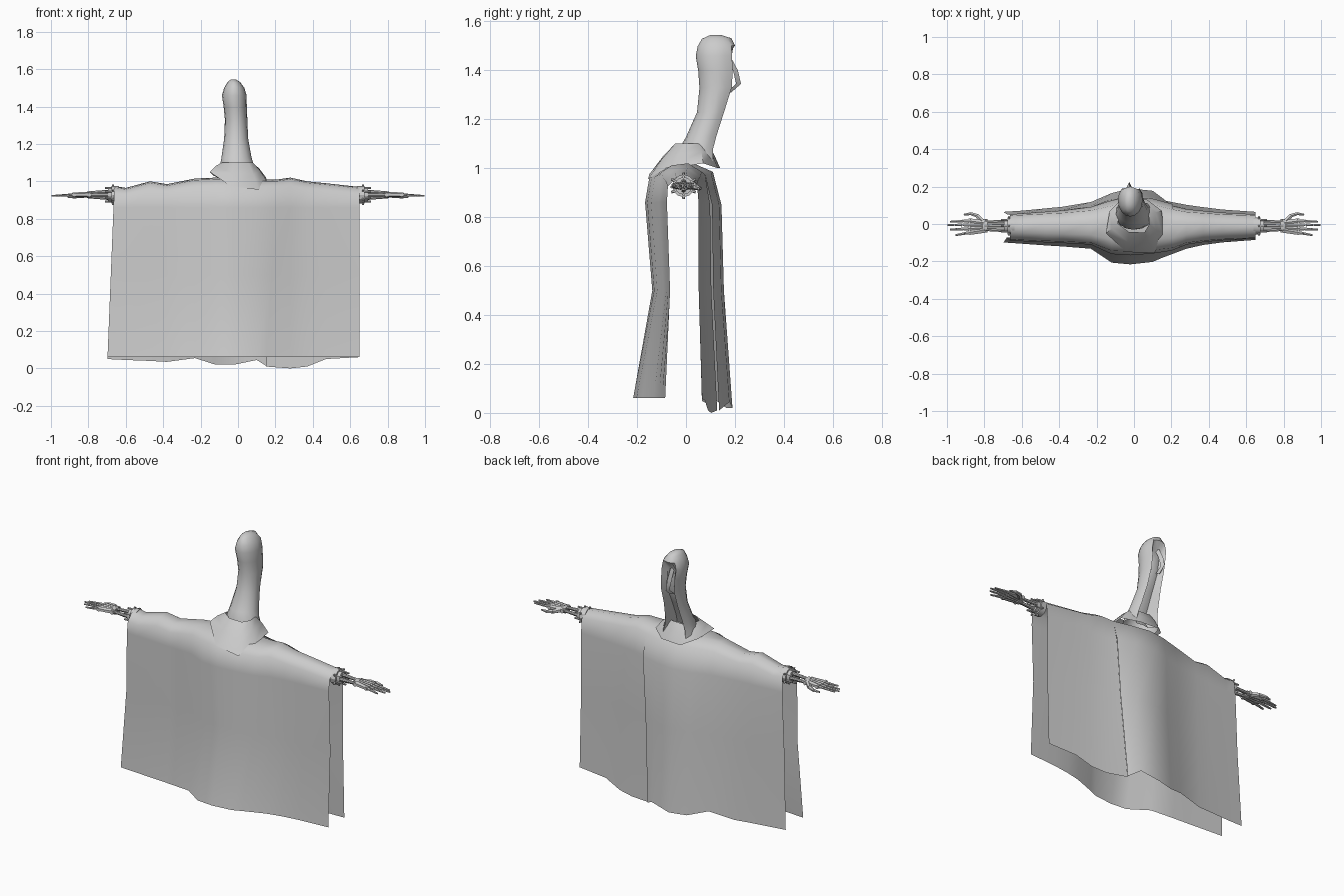
import bpy, bmesh, math
from mathutils import Vector, Matrix

cube = bpy.data.objects.get("Cube")
if cube:
    bpy.data.objects.remove(cube)

grey = bpy.data.materials.new("plain grey")
grey.use_nodes = True
COLOUR = (0.6, 0.6, 0.6, 1)
grey.diffuse_color = COLOUR
grey.node_tree.nodes["Principled BSDF"].inputs["Base Color"].default_value = COLOUR


def finish(name, bm, angle=40, normals=True):
    if normals:
        bmesh.ops.recalc_face_normals(bm, faces=bm.faces)
    mesh = bpy.data.meshes.new(name)
    bm.to_mesh(mesh)
    bm.free()
    obj = bpy.data.objects.new(name, mesh)
    bpy.context.collection.objects.link(obj)
    mesh.materials.append(grey)
    bpy.ops.object.select_all(action='DESELECT')
    obj.select_set(True)
    bpy.context.view_layer.objects.active = obj
    bpy.ops.object.shade_smooth_by_angle(angle=math.radians(angle))
    return obj


def loft(rows, closed=False, cap=False):
    """Skin a list of equally long point rows."""
    bm = bmesh.new()
    grid = [[bm.verts.new(p) for p in row] for row in rows]
    n = len(rows[0])
    for a, b in zip(grid, grid[1:]):
        for i in range(n if closed else n - 1):
            j = (i + 1) % n
            bm.faces.new((a[i], a[j], b[j], b[i]))
    if cap:
        bm.faces.new(grid[-1])
    return bm, grid


def lerp(a, b, t):
    return a + (b - a) * t


# Cape: x, top height, back hem height, front bulge, back bulge, sideways lean
stations = [
    (-.68, .975, .05, .1, 0, .04), (-.6, .965, .045, .15, .05, 0),
    (-.47, 1, .04, .22, .15, 0), (-.38, .985, .035, .26, .22, 0),
    (-.23, 1.015, .055, .35, .42, 0), (-.12, 1.02, .02, .9, .8, 0),
    (-.02, 1.02, .02, .97, 1, 0), (.1, 1.01, .045, .87, .9, 0),
    (.18, 1.01, .01, .7, .5, .06), (.28, 1.02, 0, .35, .3, 0),
    (.37, 1, .01, .2, .2, 0), (.47, .99, .05, .1, .1, 0),
    (.65, .97, .06, 0, 0, 0)]
SEAM = 8
# Drape from front hem to back hem: height, y at sleeve end, y at middle
front = [(.06, -.085, -.22), (.5, -.065, -.14), (.86, -.078, -.17)]
top = [(-.045, -.074, -.15), (-.008, -.04, -.09), (0, 0, .03), (-.035, .045, .11)]
back = [(.85, .052, .145), (.5, .052, .155)]
rows = []
for x, ridge, hem, f, g, lean in stations:
    drape = [(z, lerp(e, m, f)) for z, e, m in front]
    drape += [(ridge + z, lerp(e, m, f if e < 0 else g)) for z, e, m in top]
    drape += [(z, lerp(e, m, g)) for z, e, m in back]
    drape.append((hem, lerp(.065, .19, g)))
    rows.append([(x + lean * (z - .5), y, z) for z, y in drape])
bm, grid = loft(rows)
# Open seam down the back, one side lying slightly over the other
line = grid[SEAM][6:]
edges = [e for e in bm.edges if e.verts[0] in line and e.verts[1] in line]
bmesh.ops.split_edges(bm, edges=edges)
for v in bm.verts:
    if len(v.link_faces) <= 2 and v.co.y > .09 and .12 < v.co.x < .23:
        if all(fc.calc_center_median().x < .17 for fc in v.link_faces):
            v.co += Vector((.006, .008, 0))
finish("cape", bm, 60)

# Collar: lower edge flared over the shoulders, upper edge tucked into the hood
lower = [(-.15, -.05, 1.05), (-.04, -.15, .975), (.11, -.155, .955), (.155, -.06, 1.0),
         (.15, .07, 1.02), (.07, .13, 1.0), (-.06, .14, 1.0), (-.13, .07, 1.03)]
neck = Vector((-.01, .045, 1.1))
upper = [neck + Vector(((p[0] + .01) * .55, (p[1] - .045) * .45, 0)) for p in lower]
middle = [lerp(Vector(p), q, .5) + Vector((0, 0, .008)) for p, q in zip(lower, upper)]
bm, _ = loft([lower, middle, upper], closed=True)
finish("collar", bm, 50)

# Hood: height, centre x, half width, front y, back y, depth of rear opening
hood = [(1.03, 0, .105, -.03, .135, .06), (1.08, -.005, .092, -.03, .135, .09),
        (1.13, -.008, .08, 0, .145, .08), (1.23, -.01, .064, .045, .175, .06),
        (1.33, -.01, .06, .055, .21, .045), (1.4, -.015, .062, .05, .215, .05),
        (1.46, -.02, .066, .04, .213, .04), (1.5, -.02, .054, .048, .21, .01),
        (1.53, -.022, .034, .065, .185, 0), (1.545, -.025, .014, .1, .14, 0)]
SIDES = 16
rows = []
for z, cx, w, y0, y1, depth in hood:
    ring = []
    for i in range(SIDES):
        a = math.tau * i / SIDES
        y = (y0 + y1) / 2 + (y1 - y0) / 2 * math.cos(a)
        if i in (0, 1, SIDES - 1):
            y -= depth
        ring.append((cx + w * math.sin(a), y, z + .02 * (y - .12)))
    rows.append(ring)
bm, _ = loft(rows, closed=True, cap=True)
finish("hood", bm, 45)

# Curled lip hanging inside the hood opening
lip = [(1.46, .18, .012), (1.4, .212, .016), (1.345, .225, .01), (1.31, .185, .012)]
bm, _ = loft([[(-.025 - w, y - .02, z), (-.025, y, z), (-.025 + w, y - .02, z)]
              for z, y, w in lip])
finish("hood_lip", bm, 60)


def bar(bm, p, q, r0, r1=None, sides=8, flat=1):
    """Add a tapered bar from p to q, optionally flattened in height."""
    p, q = Vector(p), Vector(q)
    d = q - p
    turn = d.to_track_quat('Z', 'Y').to_matrix().to_4x4()
    m = Matrix.Translation((p + q) / 2) @ Matrix.Diagonal((1, 1, flat, 1)) @ turn
    bmesh.ops.create_cone(bm, cap_ends=True, segments=sides, radius1=r0,
                          radius2=r0 if r1 is None else r1, depth=d.length, matrix=m)


def arm(side, s):
    def part(name, bars):
        bm = bmesh.new()
        for p, q, *rest in bars:
            bar(bm, (p[0] * s, *p[1:]), (q[0] * s, *q[1:]), *rest)
        finish(f"{side}_{name}", bm, 30)

    Y, Z = -.01, .928
    # Cuff with small bolts around it
    cuff = [((.64, Y, Z), (.675, Y, Z), .046, .046, 12),
            ((.675, Y, Z), (.695, Y, Z), .036, .036, 12)]
    for i in range(6):
        a = math.tau * (i + .5) / 6
        c, n = math.cos(a), math.sin(a)
        cuff.append(((.668, Y + .04 * c, Z + .04 * n),
                     (.668, Y + .058 * c, Z + .054 * n), .007, .005, 6))
        cuff.append(((.67, Y + .036 * c, Z + .036 * n),
                     (.712, Y + .036 * c, Z + .036 * n), .006, .006, 6))
    part("cuff", cuff)
    # Forearm rods and wrist joint
    rods = [((.68, Y + dy, Z + dz), (.8, Y + dy * .8, Z + dz * .6), .01, .008)
            for dy, dz in ((-.024, 0), (.024, 0), (0, .018), (0, -.018))]
    part("forearm_rods", rods)
    part("wrist", [((.782, Y, Z), (.806, Y, Z), .033, .03, 8, .6),
                   ((.795, Y - .036, Z), (.795, Y + .036, Z), .012)])
    # Palm made of four plates with a cross bar at the knuckles
    lanes = [(-.036, .955, -.05), (-.015, .985, -.02), (.006, 1, .004), (.027, .985, .022)]
    palm = [((.8, Y + dy * .6, Z + .002), (.885, Y + dy, Z), .018, .015, 6, .8)
            for dy, _, _ in lanes]
    part("palm", palm + [((.875, Y - .046, Z), (.875, Y + .04, Z), .011)])
    # Fingers in three tapering segments
    fingers = []
    for dy, tip, ty in lanes:
        r = .0105
        for k in range(3):
            a, b = k / 3, (k + .94) / 3
            fingers.append(((lerp(.88, tip, a), Y + lerp(dy, ty, a), Z - .006 * a),
                            (lerp(.88, tip, b), Y + lerp(dy, ty, b), Z - .006 * b),
                            r, r * .78, 6, .8))
            r *= .82
    part("fingers", fingers)
    # Thumb on the rear side
    part("thumb", [((.81, .015, Z), (.84, .045, Z - .006), .014, .012, 6),
                   ((.838, .044, Z - .006), (.875, .056, Z - .01), .011, .009, 6),
                   ((.873, .055, Z - .01), (.91, .05, Z - .012), .009, .005, 6)])


arm("left", 1)
arm("right", -1)
